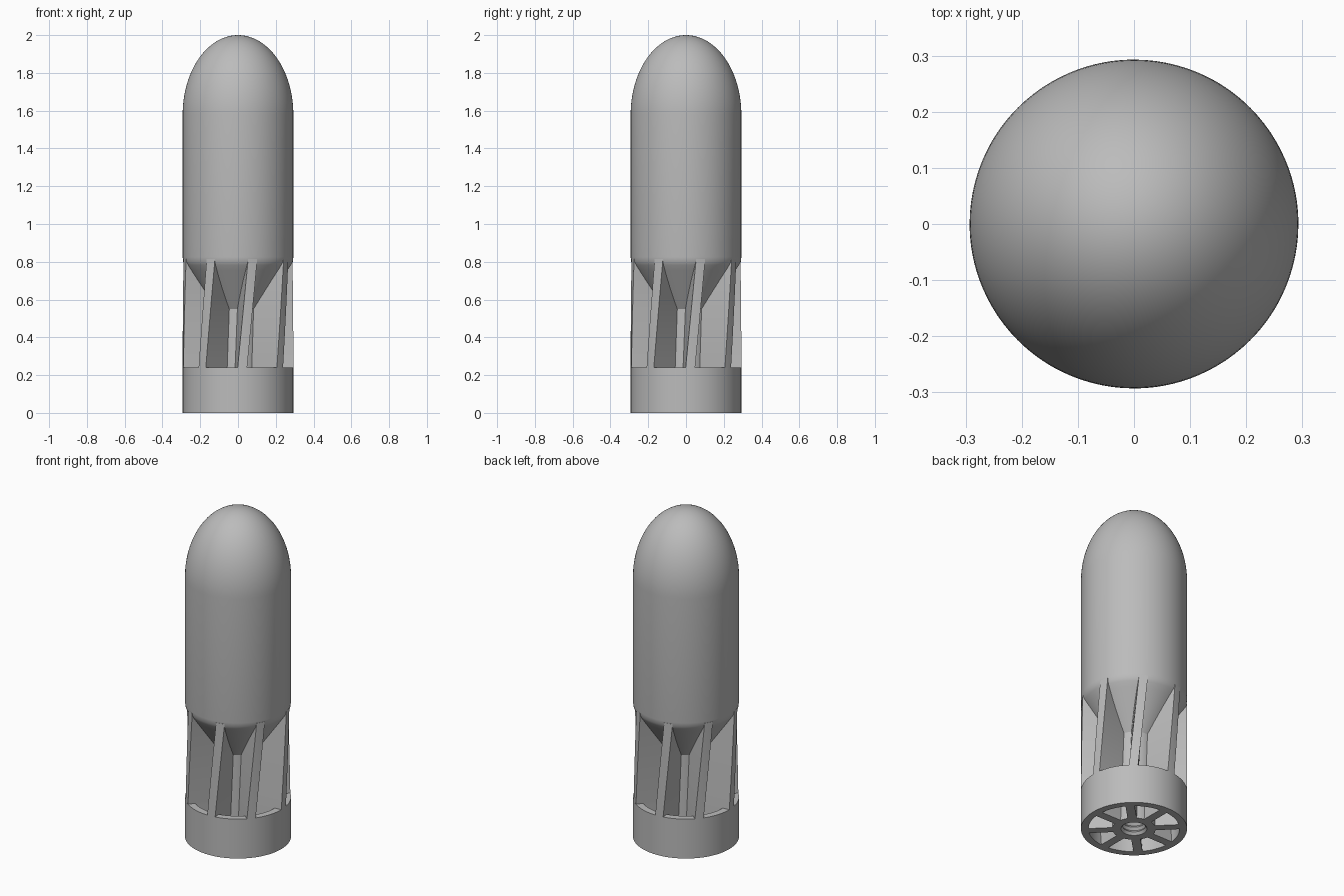
import bpy
import math
from math import sin, cos, pi

if "Cube" in bpy.data.objects:
    bpy.data.objects.remove(bpy.data.objects["Cube"], do_unlink=True)

R = 0.293            # outer radius
CORE_R = 0.12        # core around the threaded hole
RING_IN = 0.252      # inner radius of the base ring
RING_TOP = 0.24
SHOULDER = 0.8       # where the full body starts
FIN_HALF = 0.025     # half the fin thickness
TWIST = math.radians(19)   # fin twist per unit of height
FINS = 8
SEGMENTS = 96

grey = bpy.data.materials.new("plain grey")
grey.use_nodes = True
colour = (0.5, 0.5, 0.5, 1)
grey.diffuse_color = colour
bsdf = grey.node_tree.nodes["Principled BSDF"]
bsdf.inputs["Base Color"].default_value = colour
bsdf.inputs["Roughness"].default_value = 0.6


def finish(name, verts, faces, angle=30):
    mesh = bpy.data.meshes.new(name)
    mesh.from_pydata(verts, [], faces)
    mesh.validate()
    mesh.materials.append(grey)
    obj = bpy.data.objects.new(name, mesh)
    bpy.context.collection.objects.link(obj)
    bpy.ops.object.select_all(action="DESELECT")
    obj.select_set(True)
    bpy.context.view_layer.objects.active = obj
    # Consistent outward normals
    bpy.ops.object.mode_set(mode="EDIT")
    bpy.ops.mesh.select_all(action="SELECT")
    bpy.ops.mesh.remove_doubles(threshold=0.00001)
    bpy.ops.mesh.normals_make_consistent(inside=False)
    bpy.ops.object.mode_set(mode="OBJECT")
    bpy.ops.object.shade_smooth_by_angle(angle=math.radians(angle))
    return obj


def lathe(name, profile, closed=False):
    """Turn a (radius, height) profile around the z axis."""
    n = len(profile)
    verts = [(r * cos(a), r * sin(a), z)
             for a in (2 * pi * s / SEGMENTS for s in range(SEGMENTS))
             for r, z in profile]
    faces = []
    for s in range(SEGMENTS):
        a, b = s * n, (s + 1) % SEGMENTS * n
        for i in range(n if closed else n - 1):
            j = (i + 1) % n
            faces.append((a + i, b + i, b + j, a + j))
    return finish(name, verts, faces)


# Body: threaded hole, core, flared shoulder, straight wall and domed nose
hole_r, pitch, turns = 0.072, 0.03, 12
profile = [(0, pitch * turns)]
for t in reversed(range(turns)):
    profile += [(hole_r, pitch * (t + 1)), (hole_r - 0.012, pitch * (t + 0.5))]
profile += [(hole_r, 0), (CORE_R, 0), (CORE_R, 0.55),
            (0.262, 0.755), (0.281, 0.783), (0.29, 0.8), (R, 0.825)]
dome_base, dome_height, steps = 1.58, 0.42, 28
for i in range(steps + 1):
    a = pi / 2 * i / steps
    profile.append((R * cos(a) if i < steps else 0,
                    dome_base + dome_height * sin(a)))
lathe("body", profile)

# Base ring
lathe("base_ring", [(RING_IN, 0), (R, 0), (R, RING_TOP), (RING_IN, RING_TOP)],
      closed=True)

# Twisted fins: narrow inside the ring, flush with the body above it
low, high = 6, 14
rows = [(RING_TOP * i / low, RING_IN + 0.002) for i in range(low + 1)]
rows += [(RING_TOP + (SHOULDER + 0.015 - RING_TOP) * i / high, R)
         for i in range(high + 1)]


def fin(index):
    verts = []
    for z, outer in rows:
        turn = -pi / 2 + 2 * pi * index / FINS + TWIST * z
        edge = math.sqrt(outer ** 2 - FIN_HALF ** 2)
        inner = CORE_R - 0.01
        section = [(inner, -FIN_HALF), (edge, -FIN_HALF), (outer, 0),
                   (edge, FIN_HALF), (inner, FIN_HALF)]
        verts += [(u * cos(turn) - v * sin(turn),
                   u * sin(turn) + v * cos(turn), z) for u, v in section]
    n = 5
    faces = [tuple(range(n)), tuple(range(len(verts) - n, len(verts)))]
    for k in range(len(rows) - 1):
        for i in range(n):
            j = (i + 1) % n
            faces.append((k * n + i, k * n + j, k * n + n + j, k * n + n + i))
    finish(f"fin_{index + 1}", verts, faces)


for index in range(FINS):
    fin(index)
